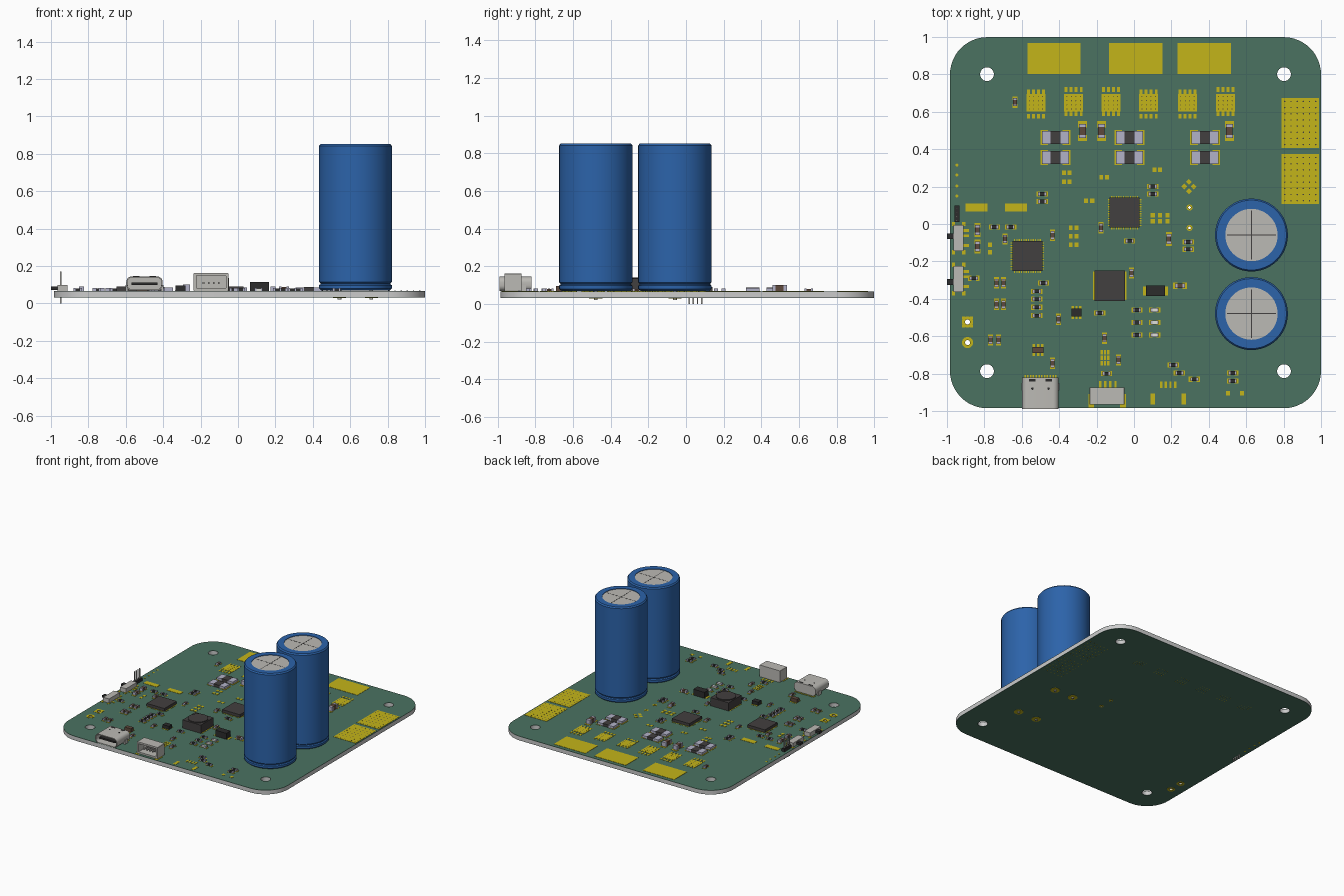
import bpy, bmesh
from math import pi, cos, sin
from mathutils import Matrix, Vector

if "Cube" in bpy.data.objects:
    bpy.data.objects.remove(bpy.data.objects["Cube"])

ZB, ZT = 0.034, 0.066          # board underside / top face
CX, CY = 0.008, 0.007          # board centre


def mat(name, rgb):
    m = bpy.data.materials.new(name)
    m.diffuse_color = (*rgb, 1)
    m.use_nodes = True
    m.node_tree.nodes["Principled BSDF"].inputs["Base Color"].default_value = m.diffuse_color
    return m


GREEN = mat("solder_mask", (0.07, 0.17, 0.12))
GOLD = mat("gold", (0.55, 0.46, 0.01))
BLUE = mat("blue_sleeve", (0.025, 0.125, 0.4))
BLACK = mat("black_plastic", (0.025, 0.025, 0.025))
CHIP = mat("chip_plastic", (0.055, 0.05, 0.05))
BROWN = mat("ceramic_brown", (0.11, 0.065, 0.045))
LAV = mat("tinned_end", (0.45, 0.45, 0.58))
METAL = mat("light_metal", (0.5, 0.49, 0.46))
WHITE = mat("white_lens", (0.75, 0.75, 0.7))


class Part:
    """Collects primitives in one mesh."""
    def __init__(self, name, material=None):
        self.name, self.material, self.bm = name, material, bmesh.new()

    def box(self, x, y, w, d, z0=ZT, z1=ZT + 0.002, rot=0):
        m = (Matrix.Translation((x, y, (z0 + z1) / 2)) @ Matrix.Rotation(rot, 4, 'Z')
             @ Matrix.Diagonal((w, d, z1 - z0, 1)))
        bmesh.ops.create_cube(self.bm, size=1, matrix=m)

    def cyl(self, x, y, r, z0, z1, seg=12):
        bmesh.ops.create_cone(self.bm, cap_ends=True, segments=seg, radius1=r, radius2=r,
                              depth=z1 - z0, matrix=Matrix.Translation((x, y, (z0 + z1) / 2)))

    def lathe(self, x, y, profile, seg=32, closed=False):
        rows = [[self.bm.verts.new((x + r * cos(2 * pi * i / seg), y + r * sin(2 * pi * i / seg), z))
                 for i in range(seg)] for r, z in profile]
        for a, b in zip(rows, rows[1:] + (rows[:1] if closed else [])):
            for i in range(seg):
                j = (i + 1) % seg
                self.bm.faces.new((a[i], a[j], b[j], b[i]))

    def socket(self, x, z, w, h, r, t, y0, y1, depth):
        """Rounded tube open towards -y."""
        def loop(y, o):
            return [self.bm.verts.new((x + u, y, z + v))
                    for u, v in rounded(w - 2 * o, h - 2 * o, max(r - o, 0.002), 6)]
        loops = [loop(y1, 0), loop(y0, 0), loop(y0, t), loop(y0 + depth, t)]
        n = len(loops[0])
        for a, b in zip(loops, loops[1:]):
            for i in range(n):
                self.bm.faces.new((a[i], a[(i + 1) % n], b[(i + 1) % n], b[i]))
        self.bm.faces.new(loops[0])
        self.bm.faces.new(loops[-1])

    def done(self, smooth=False):
        bmesh.ops.remove_doubles(self.bm, verts=self.bm.verts, dist=1e-6) if smooth else None
        bmesh.ops.recalc_face_normals(self.bm, faces=self.bm.faces)
        me = bpy.data.meshes.new(self.name)
        self.bm.to_mesh(me)
        self.bm.free()
        ob = bpy.data.objects.new(self.name, me)
        bpy.context.collection.objects.link(ob)
        if self.material:
            me.materials.append(self.material)
        if smooth:
            pick(ob)
            bpy.ops.object.shade_smooth_by_angle(angle=0.6)


def pick(ob):
    bpy.ops.object.select_all(action='DESELECT')
    ob.select_set(True)
    bpy.context.view_layer.objects.active = ob


def rounded(w, h, r, n):
    pts = []
    for q, (sx, sy) in enumerate([(1, 1), (-1, 1), (-1, -1), (1, -1)]):
        for i in range(n + 1):
            a = (q + i / n) * pi / 2
            pts.append((sx * (w / 2 - r) + r * cos(a), sy * (h / 2 - r) + r * sin(a)))
    return pts


# board layers with drilled holes
holes = [(CX + sx * 0.794, CY + sy * 0.794, 0.037) for sx in (-1, 1) for sy in (-1, 1)]
rings = [(-0.89, -0.524, 0.03), (-0.89, -0.634, 0.03), (0.297, 0.088, 0.016), (0.297, -0.021, 0.016)]
holes += [(x, y, r * 0.45) for x, y, r in rings]


def board(name, z0, z1, material):
    cu = bpy.data.curves.new(name, 'CURVE')
    cu.dimensions, cu.fill_mode, cu.extrude = '2D', 'BOTH', (z1 - z0) / 2
    outline = [(CX + x, CY + y) for x, y in rounded(1.984, 1.984, 0.2, 12)]
    circles = [[(x + r * cos(i * pi / 12), y + r * sin(i * pi / 12)) for i in range(24)] for x, y, r in holes]
    for pts in [outline] + circles:
        s = cu.splines.new('POLY')
        s.points.add(len(pts) - 1)
        for p, (x, y) in zip(s.points, pts):
            p.co = (x, y, 0, 1)
        s.use_cyclic_u = True
    if material:
        cu.materials.append(material)
    ob = bpy.data.objects.new(name, cu)
    ob.location.z = (z0 + z1) / 2
    bpy.context.collection.objects.link(ob)
    pick(ob)
    bpy.ops.object.convert(target='MESH')


board("board_core", ZB, ZT - 0.002, None)
board("top_solder_mask", ZT - 0.002, ZT, GREEN)
board("bottom_solder_mask", ZB - 0.002, ZB, GREEN)
ZU = ZB - 0.002

gold, vias = Part("gold_pads", GOLD), Part("via_holes", CHIP)
black, chips, brown = Part("resistor_bodies", BLACK), Part("chip_bodies", CHIP), Part("ceramic_bodies", BROWN)
ends, metal, lens = Part("tinned_ends", LAV), Part("metal_parts", METAL), Part("led_lenses", WHITE)


def via(x, y, r=0.004):
    vias.cyl(x, y, r, ZT, ZT + 0.0025, 6)
    gold.cyl(x, y, r, ZU - 0.001, ZU, 6)


# large solder pads
for x in (-0.428, 0.01, 0.375):
    gold.box(x, 0.885, 0.285, 0.165)
for y in (0.54, 0.24):
    gold.box(0.889, y, 0.2, 0.268)
    for i in range(6):
        for j in range(8):
            via(0.889 + (i - 2.5) * 0.033, y + (j - 3.5) * 0.033)
for x in (-0.842, -0.631):
    gold.box(x, 0.088, 0.12, 0.043)

# empty transistor footprints
for x, s in zip((-0.524, -0.323, -0.123, 0.078, 0.286, 0.489), (-1, 1, 1, -1, -1, 1)):
    gold.box(x, 0.648, 0.1, 0.095)
    for i in range(4):
        gold.box(x + (i - 1.5) * 0.027, 0.648 + s * 0.072, 0.015, 0.026)
        gold.box(x + (i - 1.5) * 0.027, 0.648 - s * 0.055, 0.015, 0.03)
        for j in range(4):
            via(x + (i - 1.5) * 0.024, 0.648 + (j - 1.5) * 0.022, 0.003)

# plated rings through the board
for k, (x, y, r) in enumerate(rings):
    h = r * 0.45
    gold.lathe(x, y, [(r, ZU - 0.001), (r, ZT + 0.002), (h, ZT + 0.002), (h, ZU - 0.001)], 24, True)
for s in (-1, 1):
    for t in (-1, 1):
        gold.box(-0.89 + s * 0.022, -0.524 + t * 0.022, 0.016, 0.016)
for y in (0.315, 0.262, 0.203, 0.15):
    gold.cyl(-0.947, y, 0.008, ZU - 0.001, ZT + 0.002)


# unpopulated small pads: x, y, columns, rows, pitch
for x, y, c, r, px, py in [(-0.36, 0.25, 2, 2, 0.03, 0.05), (-0.16, 0.25, 2, 1, 0.03, 0), (0.125, 0.29, 2, 1, 0.03, 0),
                           (-0.24, 0.123, 2, 1, 0.034, 0), (-0.323, -0.065, 2, 3, 0.03, 0.045),
                           (0.14, 0.03, 3, 2, 0.04, 0.033), (-0.155, -0.715, 3, 3, 0.018, 0.03),
                           (-0.77, -0.13, 1, 2, 0, 0.04), (0.54, -0.905, 2, 1, 0.075, 0)]:
    for i in range(c):
        for j in range(r):
            gold.box(x + (i - (c - 1) / 2) * px, y + (j - (r - 1) / 2) * py, min(0.022, px * 0.7 or 1), 0.024)
for dx, dy in ((1, 0), (-1, 0), (0, 1), (0, -1)):
    gold.box(0.294 + dx * 0.025, 0.2 + dy * 0.025, 0.022, 0.022, rot=pi / 4)
for x in (0.1, 0.265):
    gold.box(x, -0.936, 0.024, 0.06)
for i in range(4):
    gold.box(0.145 + i * 0.025, -0.86, 0.013, 0.036)
    gold.box(-0.18 + i * 0.027, -0.857, 0.013, 0.036)


def two_pad(body, x, y, vert=False, s=1.0, h=0.016):
    """Small two-terminal component on its pads."""
    def b(part, off, w, d, z0, z1):
        if vert:
            part.box(x, y + off, d, w, z0, z1)
        else:
            part.box(x + off, y, w, d, z0, z1)
    for k in (-1, 1):
        b(gold, k * 0.021 * s, 0.019 * s, 0.027 * s, ZT, ZT + 0.002)
        b(ends, k * 0.017 * s, 0.01 * s, 0.021 * s, ZT + 0.002, ZT + h)
    b(body, 0, 0.024 * s, 0.02 * s, ZT + 0.002, ZT + h - 0.001)


for x, y in [(-0.49, 0.16), (-0.49, 0.12), (0.1, 0.2), (0.1, 0.16), (-0.024, -0.09), (0.29, -0.096), (0.29, -0.135),
             (-0.746, -0.016), (-0.66, -0.016), (-0.857, -0.29), (-0.484, -0.315), (-0.52, -0.36), (-0.52, -0.402),
             (-0.52, -0.445), (-0.52, -0.49), (-0.184, -0.476), (0.016, -0.46), (0.016, -0.527), (0.016, -0.594),
             (-0.147, -0.8), (0.21, -0.754), (0.243, -0.797), (0.323, -0.83), (0.527, -0.797), (0.527, -0.84)]:
    two_pad(black, x, y)
for x, y in [(-0.636, 0.652), (-0.176, -0.02), (-0.436, -0.06), (-0.69, -0.08), (-0.735, -0.315), (-0.698, -0.315),
             (-0.735, -0.43), (-0.698, -0.43), (-0.404, -0.51), (-0.013, -0.262), (-0.767, -0.62), (-0.724, -0.62),
             (-0.436, -0.745), (-0.158, -0.61), (-0.083, -0.727)]:
    two_pad(brown, x, y, True)
for x, y in [(0.187, -0.08), (-0.837, -0.032), (-0.837, -0.12)]:
    two_pad(brown, x, y, True, 1.2, 0.024)
two_pad(brown, 0.246, -0.33, False, 1.2, 0.024)
for y in (-0.46, -0.527, -0.594):
    two_pad(lens, 0.11, y)
for x, y in [(-0.275, 0.497), (-0.174, 0.497), (0.51, 0.497)]:
    two_pad(brown, x, y, True, 1.75, 0.036)

# current shunts
for x in (-0.42, -0.024, 0.38):
    for y in (0.463, 0.355):
        for s in (-1, 1):
            gold.box(x + s * 0.06, y, 0.042, 0.08)
            ends.box(x + s * 0.048, y, 0.05, 0.07, ZT, ZT + 0.02)
        chips.box(x, y, 0.055, 0.07, ZT, ZT + 0.022)

# square chips with edge pads
for x, y in [(-0.05, 0.061), (-0.57, -0.171)]:
    chips.box(x, y, 0.16, 0.16, ZT + 0.002, ZT + 0.025)
    for i in range(12):
        o = (i - 5.5) * 0.0125
        gold.box(x, y + o, 0.18, 0.006)
        gold.box(x + o, y, 0.006, 0.18)

# power inductor, diode, and small multi-pin chips
gold.box(-0.13, -0.33, 0.178, 0.15)
chips.box(-0.13, -0.33, 0.165, 0.165, ZT + 0.002, 0.135)
chips.cyl(-0.13, -0.33, 0.075, 0.135, 0.142, 32)
gold.box(0.115, -0.358, 0.135, 0.05)
black.box(0.115, -0.358, 0.1, 0.056, ZT, 0.115)
black.box(-0.307, -0.473, 0.055, 0.042, ZT, 0.095)
brown.box(-0.513, -0.674, 0.058, 0.034, ZT, 0.095)
for i in (-1, 0, 1):
    for s in (-1, 1):
        gold.box(-0.307 + i * 0.02, -0.473 + s * 0.026, 0.012, 0.018)
        gold.box(-0.513 + i * 0.022, -0.674 + s * 0.022, 0.013, 0.02)

# side slide switches
for y, k in ((-0.075, 0.01), (-0.294, -0.016)):
    metal.box(-0.938, y, 0.054, 0.14, ZT, 0.1)
    black.box(-0.98, y + k, 0.04, 0.03, 0.073, 0.092)
    for s in (-1, 1):
        for q in (-1, 1):
            gold.box(-0.938 + q * 0.027, y + s * 0.075, 0.018, 0.024)
    for i in (-1, 0.3, 1):
        gold.box(-0.9, y + i * 0.04, 0.035, 0.014)

# pin header
black.box(-0.947, 0.055, 0.026, 0.09, ZT, 0.09)
for i in range(4):
    metal.box(-0.947, 0.017 + i * 0.022, 0.007, 0.007, 0, 0.17)

# front sockets
usb = Part("charging_socket", METAL)
usb.socket(-0.5, 0.107, 0.195, 0.076, 0.03, 0.007, -0.99, -0.82, 0.14)
usb.done(True)
black.box(-0.5, -0.91, 0.14, 0.13, 0.1, 0.113)
for s in (-1, 1):
    black.box(-0.5 + s * 0.043, -0.835, 0.035, 0.012, 0.14, 0.146)
    black.cyl(-0.5 + s * 0.043, -0.88, 0.007, 0.14, 0.146)
    metal.box(-0.5 + s * 0.095, -0.87, 0.012, 0.04, ZT - 0.015, 0.1)
for i in range(12):
    gold.box(-0.5 + (i - 5.5) * 0.015, -0.822, 0.008, 0.03)
plug = Part("cable_socket", METAL)
plug.socket(-0.144, 0.115, 0.186, 0.095, 0.004, 0.014, -0.965, -0.875, 0.07)
plug.done()
for i in range(4):
    metal.box(-0.184 + i * 0.027, -0.925, 0.009, 0.06, 0.105, 0.114)
for s in (-1, 1):
    gold.box(-0.144 + s * 0.085, -0.945, 0.03, 0.07)

# tall storage capacitors
for n, y in enumerate((-0.059, -0.479)):
    sleeve = Part(f"capacitor_sleeve_{n + 1}", BLUE)
    sleeve.lathe(0.628, y, [(0, 0.07), (0.183, 0.07), (0.195, 0.08), (0.195, 0.097), (0.188, 0.103), (0.188, 0.108),
                            (0.195, 0.115), (0.195, 0.842), (0.187, 0.852), (0.14, 0.852), (0.14, 0.84)], 48)
    sleeve.done(True)
    metal.cyl(0.628, y, 0.141, 0.84, 0.848, 48)
    chips.box(0.628, y, 0.26, 0.005, 0.847, 0.8485)
    chips.box(0.628, y, 0.005, 0.26, 0.847, 0.8485)
    for s in (-1, 1):
        metal.cyl(0.628 + s * 0.085, y, 0.01, 0.022, 0.07)
        gold.cyl(0.628 + s * 0.085, y, 0.035, ZU - 0.002, ZU, 24)

for p in (gold, vias, black, chips, brown, ends, metal, lens):
    p.done()
